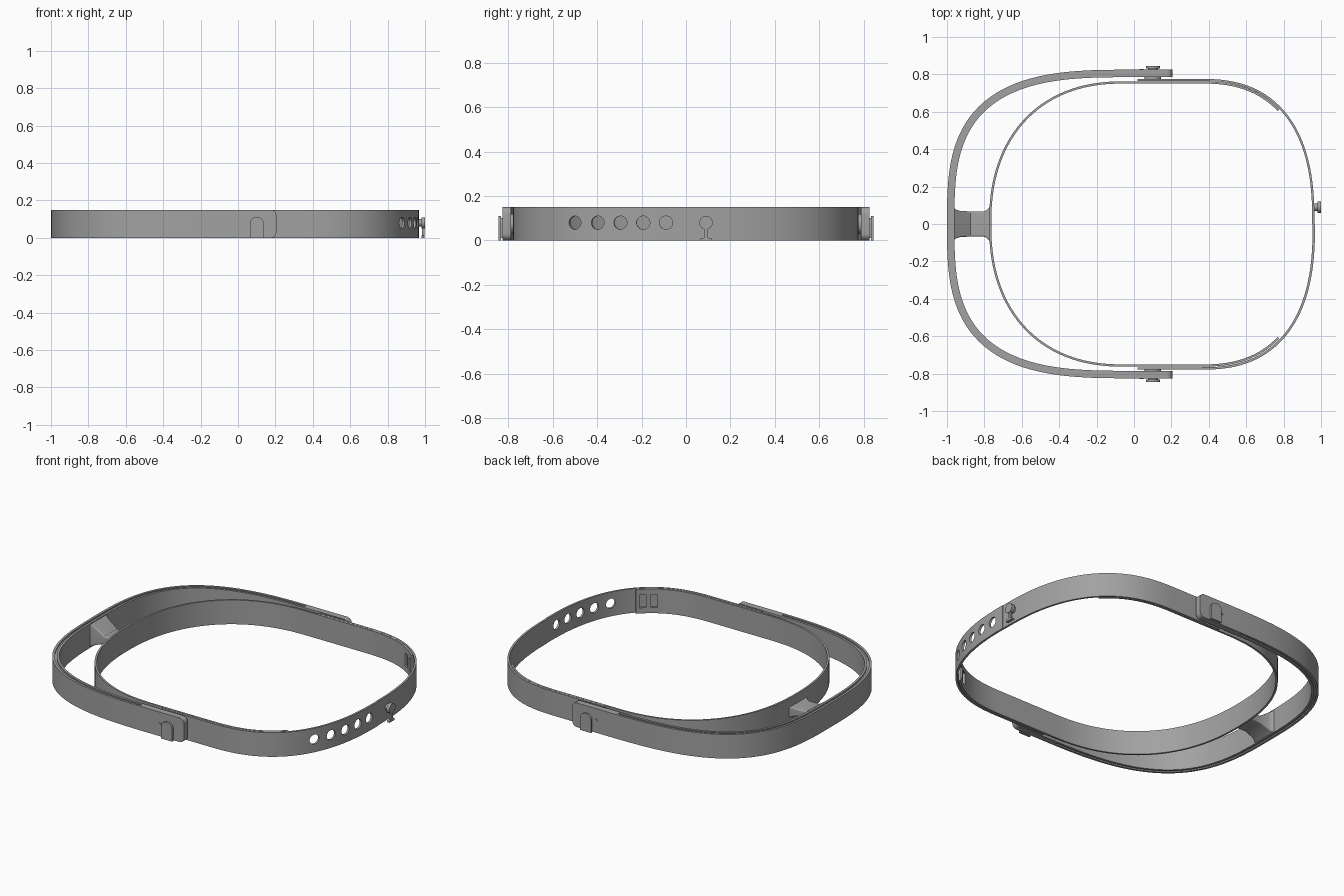
import bpy, bmesh
from math import sin, cos, pi, radians
from mathutils import Vector

if "Cube" in bpy.data.objects:
    bpy.data.objects.remove(bpy.data.objects["Cube"], do_unlink=True)

HEIGHT = 0.15
grey = bpy.data.materials.new("plain_grey")
grey.use_nodes = True
grey.diffuse_color = (0.36, 0.36, 0.36, 1)
grey.node_tree.nodes["Principled BSDF"].inputs["Base Color"].default_value = (0.36, 0.36, 0.36, 1)


def finish(bm, name):
    bmesh.ops.recalc_face_normals(bm, faces=bm.faces)
    mesh = bpy.data.meshes.new(name)
    bm.to_mesh(mesh)
    bm.free()
    mesh.materials.append(grey)
    obj = bpy.data.objects.new(name, mesh)
    bpy.context.collection.objects.link(obj)
    return obj


def smooth(obj):
    bpy.ops.object.select_all(action="DESELECT")
    obj.select_set(True)
    bpy.context.view_layer.objects.active = obj
    bpy.ops.object.shade_smooth_by_angle(angle=radians(30))


def loft(name, rings):
    """Skin a list of equal-sized rings and cap both ends."""
    bm = bmesh.new()
    rows = [[bm.verts.new(p) for p in ring] for ring in rings]
    n = len(rows[0])
    for a, b in zip(rows, rows[1:]):
        for i in range(n):
            j = (i + 1) % n
            bm.faces.new((a[i], a[j], b[j], b[i]))
    bm.faces.new(rows[0])
    bm.faces.new(rows[-1][::-1])
    return finish(bm, name)


def arc(cx, a, b, power, start, end, n=48):
    """Part of a superellipse, with angles in degrees."""
    pts = []
    for i in range(n + 1):
        t = radians(start + (end - start) * i / n)
        c, s = cos(t), sin(t)
        x = abs(c) ** (2 / power) * (1 if c > 0 else -1)
        y = abs(s) ** (2 / power) * (1 if s > 0 else -1)
        pts.append(Vector((cx + a * x, b * y, 0)))
    return pts


def mirrored(path):
    return [Vector((p.x, -p.y, 0)) for p in path]


def inward(path, i):
    d = path[min(i + 1, len(path) - 1)] - path[max(i - 1, 0)]
    return Vector((-d.y, d.x, 0)).normalized()


def band(name, path, t, z0=0, z1=HEIGHT, inset=0):
    rings = []
    for i, p in enumerate(path):
        n = inward(path, i)
        a, b = p + n * inset, p + n * (inset + t)
        rings.append([(q.x, q.y, z) for q, z in ((a, z0), (b, z0), (b, z1), (a, z1))])
    return loft(name, rings)


def rounded(x0, x1, z0, z1, bl=0, br=0, tr=0, tl=0):
    """Rectangle outline with its own radius at each corner."""
    pts = []
    for x, z, sx, sz, r, start in ((x0, z0, 1, 1, bl, 180), (x1, z0, -1, 1, br, 270),
                                   (x1, z1, -1, -1, tr, 0), (x0, z1, 1, -1, tl, 90)):
        for k in range(9 if r else 1):
            t = radians(start + 90 * k / 8)
            pts.append((x + sx * r + r * cos(t), z + sz * r + r * sin(t)))
    return pts


def circle(x, z, r, n=32):
    return [(x + r * cos(2 * pi * k / n), z + r * sin(2 * pi * k / n)) for k in range(n)]


def prism(name, outline, d0, d1, axis="y"):
    """Extrude an outline along y, or along x with the outline in y and z."""
    def place(u, z, d):
        return (u, d, z) if axis == "y" else (d, u, z)
    obj = loft(name, [[place(u, z, d) for u, z in outline] for d in (d0, d1)])
    smooth(obj)


def cut(obj, shapes):
    """Cut outlines out of a band; each shape is (outline, point, normal)."""
    bm = bmesh.new()
    for outline, point, n in shapes:
        side = Vector((-n.y, n.x, 0))
        rows = [[bm.verts.new(point + side * u + n * d + Vector((0, 0, z)))
                 for u, z in outline] for d in (-0.04, 0.04)]
        for i in range(len(outline)):
            j = (i + 1) % len(outline)
            bm.faces.new((rows[0][i], rows[0][j], rows[1][j], rows[1][i]))
        bm.faces.new(rows[0][::-1])
        bm.faces.new(rows[1])
    cutter = finish(bm, "cutter")
    cutter.hide_render = True
    mod = obj.modifiers.new("openings", "BOOLEAN")
    mod.operation, mod.solver, mod.object = "DIFFERENCE", "EXACT", cutter
    bpy.context.view_layer.update()
    result = bpy.data.meshes.new_from_object(
        obj.evaluated_get(bpy.context.evaluated_depsgraph_get()))
    obj.modifiers.clear()
    obj.data = result
    bpy.data.objects.remove(cutter, do_unlink=True)


# Closing strap: plain half, and half with the row of holes standing slightly proud
plain_path = arc(0.35, 0.618, 0.779, 2.5, 0, 90) + [Vector((0.02, 0.779, 0))]
holed_path = mirrored(reversed(plain_path))
smooth(band("plain_strap", plain_path, 0.012, inset=0.003))
holed = band("holed_strap", holed_path, 0.013)
holes = []
for k in range(5):
    y = -0.5 + 0.1025 * k
    i = min(range(len(holed_path)),
            key=lambda j: abs(holed_path[j].y - y) + (holed_path[j].x < 0.5))
    p, q = holed_path[i - 1], holed_path[i + 1]
    point = p.lerp(q, (y - p.y) / (q.y - p.y))
    holes.append((circle(0, 0.08, 0.03), point, inward(holed_path, i)))
cut(holed, holes)
smooth(holed)

# Inner strap with two slots near each end
end_arc = [p for p in arc(0.35, 0.602, 0.763, 2.5, 0, 90, 60) if p.y > 0.603]
inner_path = (end_arc + arc(-0.05, 0.725, 0.763, 2.28, 90, 270, 72)
              + mirrored(reversed(end_arc)))
inner = band("inner_strap", inner_path, 0.012)
slots = []
for path in (inner_path, mirrored(inner_path)):
    for reach in (0.04, 0.105):
        i = min(range(1, 30), key=lambda j: abs((path[j] - path[0]).length - reach))
        d = (path[i + 1] - path[i - 1]).normalized()
        point = path[0] + (path[i] - path[0]).normalized() * reach
        slots.append((rounded(-0.018, 0.018, 0.035, 0.115), point, Vector((-d.y, d.x, 0))))
cut(inner, slots)
smooth(inner)

# Outer handle: two walls joined by a recessed core
handle_path = arc(0, 1.0, 0.825, 3.05, 90, 270, 96)
smooth(band("handle_outer_wall", handle_path, 0.014))
smooth(band("handle_inner_wall", handle_path, 0.014, inset=0.026))
smooth(band("handle_core", handle_path, 0.014, 0.008, HEIGHT - 0.008, inset=0.013))

# Handle ends, pivots and hanging catches on both sides
for s, side in ((-1, "front"), (1, "back")):
    prism(side + "_handle_end", rounded(-0.1, 0.205, 0, HEIGHT, br=0.03, tr=0.03),
          s * 0.787, s * 0.825)
    prism(side + "_pivot", circle(0.1, 0.075, 0.045), s * 0.77, s * 0.79)
    prism(side + "_catch_neck", rounded(0.075, 0.127, 0.01, 0.1, tr=0.025, tl=0.025),
          s * 0.82, s * 0.834)
    prism(side + "_catch_plate", rounded(0.063, 0.138, 0, 0.11, tr=0.034, tl=0.034),
          s * 0.832, s * 0.845)
    prism(side + "_stop_dot", circle(0.04, 0.075, 0.01, 16), s * 0.82, s * 0.829)

# Closing stud with its pull stem
prism("stud_neck", circle(0.09, 0.08, 0.02), 0.955, 0.986, "x")
prism("stud_cap", circle(0.09, 0.08, 0.03), 0.98, 1.0, "x")
prism("stud_stem", rounded(0.08, 0.1, 0.005, 0.06), 0.984, 0.996, "x")
prism("stud_foot", rounded(0.064, 0.116, 0, 0.012, tr=0.005, tl=0.005), 0.982, 0.998, "x")

# Bridge: slopes down from the handle to a flat shelf, flared at both ends
bridge = []
for x, w, z0, z1 in ((-0.965, 0.09, 0.002, 0.148), (-0.95, 0.076, 0.01, 0.138),
                     (-0.93, 0.07, 0.018, 0.124), (-0.875, 0.067, 0.038, 0.086),
                     (-0.805, 0.067, 0.038, 0.086), (-0.788, 0.073, 0.034, 0.09),
                     (-0.77, 0.092, 0.028, 0.096)):
    bridge.append([(x, y, z) for y, z in rounded(-w, w, z0, z1, 0.008, 0.008, 0.008, 0.008)])
smooth(loft("bridge", bridge))
